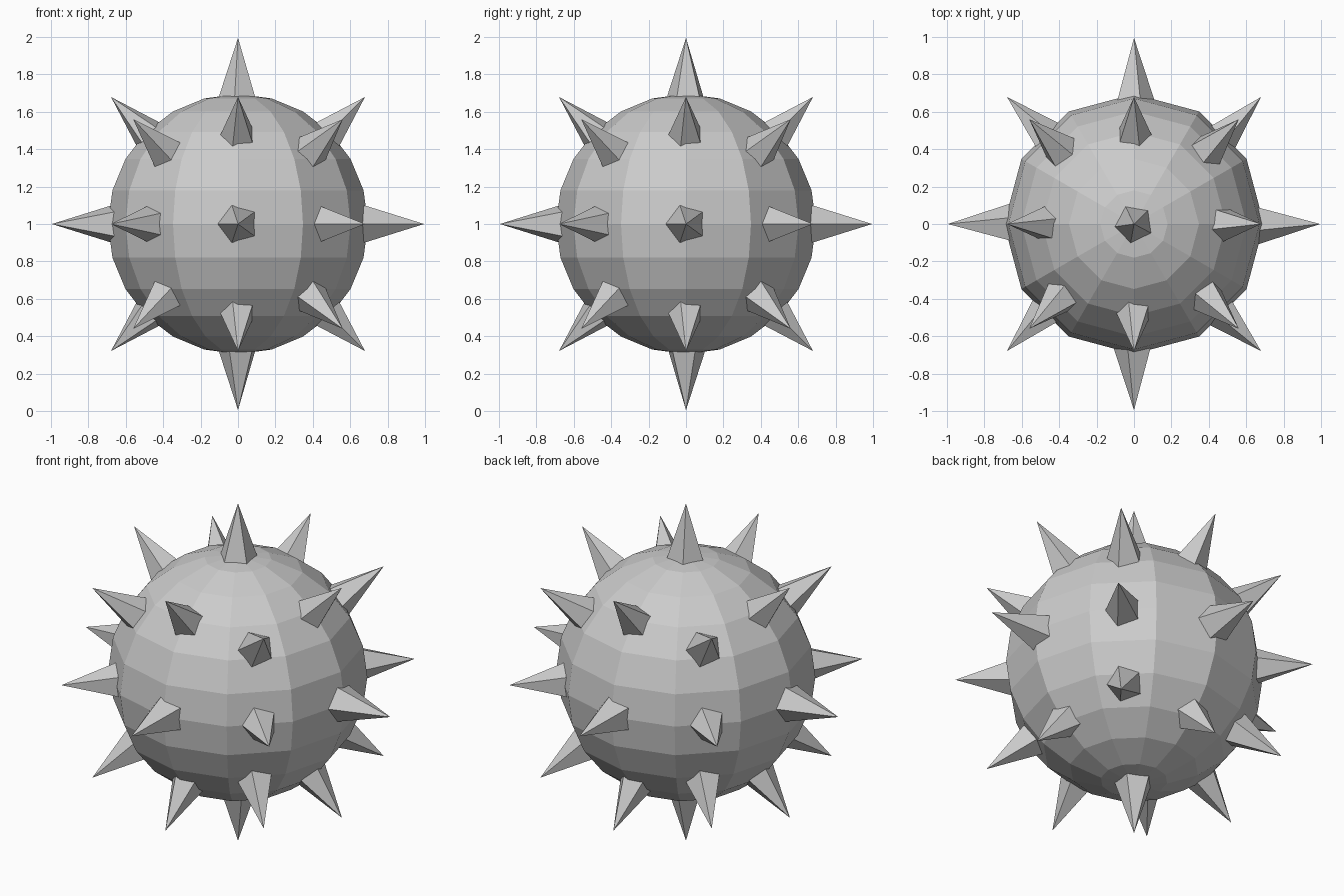
import bpy, bmesh
from math import radians, cos, sin
from mathutils import Vector

if "Cube" in bpy.data.objects:
    bpy.data.objects.remove(bpy.data.objects["Cube"])

CENTRE = Vector((0, 0, 1))


def make_object(name, bm):
    bmesh.ops.recalc_face_normals(bm, faces=bm.faces)
    mesh = bpy.data.meshes.new(name)
    bm.to_mesh(mesh)
    bm.free()
    obj = bpy.data.objects.new(name, mesh)
    bpy.context.collection.objects.link(obj)
    return obj


# Faceted ball body
bm = bmesh.new()
bmesh.ops.create_uvsphere(bm, u_segments=12, v_segments=12, radius=0.695)
make_object("ball_body", bm).location = CENTRE


def spike(direction, tip, phase):
    """Five-sided cone pointing outward, with its base sunk into the ball."""
    d = Vector(direction).normalized()
    if abs(d.z) > 0.99:
        u = Vector((1, 0, 0))
    else:
        u = Vector((0, 0, 1)).cross(d).normalized()
    v = d.cross(u)
    depth, radius = 0.42, 0.138
    bm = bmesh.new()
    base = []
    for k in range(5):
        a = radians(phase + 72 * k)
        base.append(bm.verts.new(d * (tip - depth) + (u * cos(a) + v * sin(a)) * radius))
    apex = bm.verts.new(d * tip)
    bm.faces.new(base)
    for k in range(5):
        bm.faces.new((base[k], base[(k + 1) % 5], apex))
    make_object("spike", bm).location = CENTRE


# Spikes along the axes, edge diagonals and corner diagonals of a cube
TIP = {1: 0.995, 2: 0.96, 3: 0.97}
for x in (-1, 0, 1):
    for y in (-1, 0, 1):
        for z in (-1, 0, 1):
            n = abs(x) + abs(y) + abs(z)
            if n:
                spike((x, y, z), TIP[n], 188 if n == abs(z) else 180)
